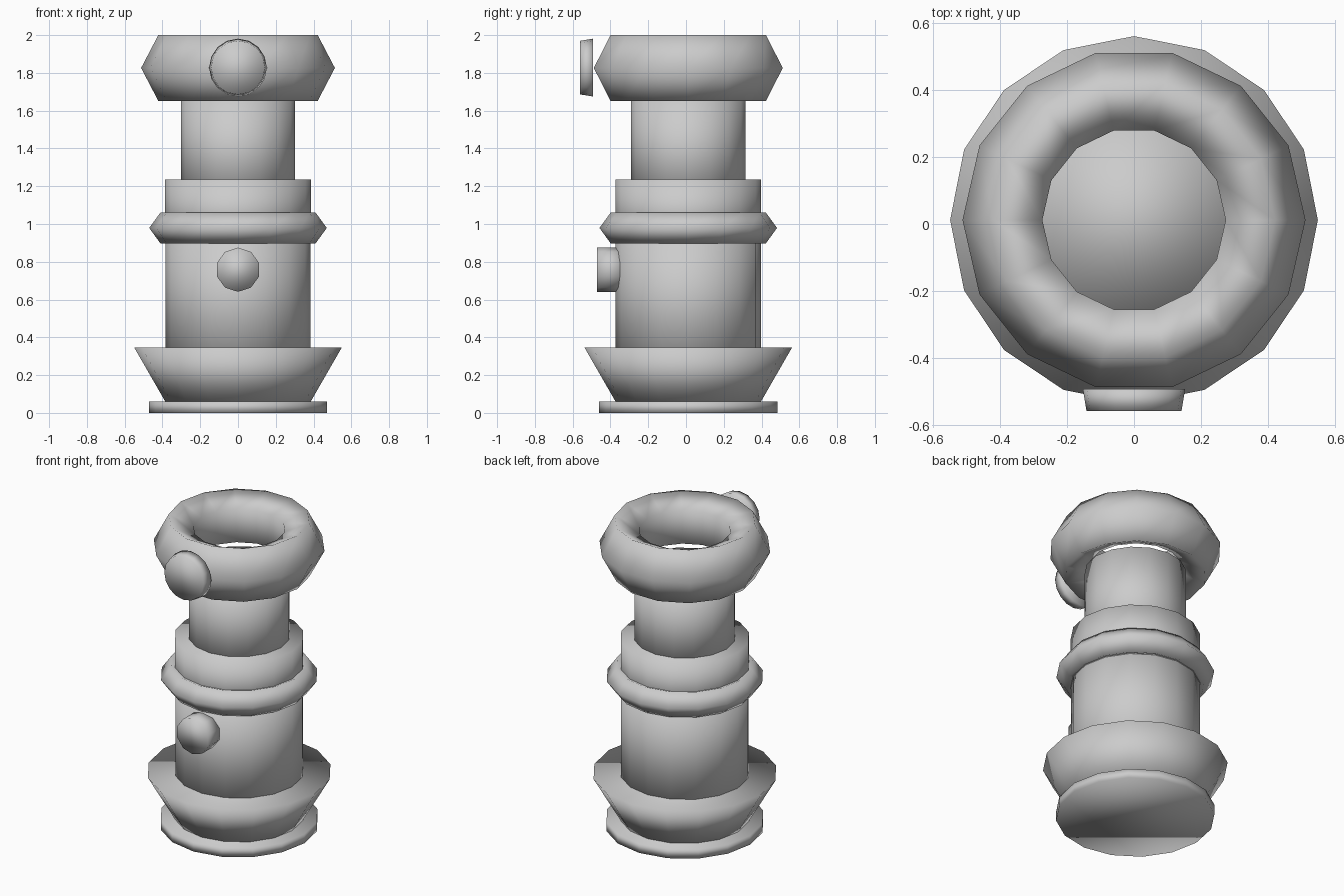
import bpy, math

if "Cube" in bpy.data.objects:
    bpy.data.objects.remove(bpy.data.objects["Cube"])

CY = 0.012  # shared vertical axis sits slightly behind the centre

grey = bpy.data.materials.new("plain_grey")
grey.diffuse_color = (0.6, 0.6, 0.6, 1)
grey.use_nodes = True
grey.node_tree.nodes["Principled BSDF"].inputs["Base Color"].default_value = grey.diffuse_color


def finish(name):
    ob = bpy.context.object
    ob.name = name
    ob.data.materials.append(grey)
    bpy.ops.object.shade_smooth()
    return ob


def drum(name, r_low, r_top, z0, z1, sides=16):
    """Upright capped drum or cone on the main axis."""
    bpy.ops.mesh.primitive_cone_add(vertices=sides, radius1=r_low, radius2=r_top,
                                    depth=z1 - z0, location=(0, CY, (z0 + z1) / 2))
    return finish(name)


def ring(name, major, minor, z, sides, stretch=1.0):
    """Torus with a five-sided section, optionally stretched in height."""
    bpy.ops.mesh.primitive_torus_add(major_radius=major, minor_radius=minor,
                                     major_segments=sides, minor_segments=5,
                                     location=(0, CY, z))
    bpy.context.object.scale.z = stretch
    return finish(name)


def button(name, r_back, r_front, y_front, y_back, z, sides):
    """Capped disc facing the front."""
    bpy.ops.mesh.primitive_cone_add(vertices=sides, radius1=r_back, radius2=r_front,
                                    depth=y_back - y_front,
                                    location=(0, (y_front + y_back) / 2, z),
                                    rotation=(math.pi / 2, 0, 0))
    return finish(name)


# Foot and flared skirt
drum("base_disc", 0.472, 0.472, 0.0, 0.06)
drum("flared_skirt", 0.385, 0.55, 0.06, 0.347)

# Stacked column
drum("lower_body", 0.384, 0.384, 0.2, 1.0)
drum("collar", 0.386, 0.386, 0.9, 1.235)
drum("neck", 0.302, 0.302, 1.1, 1.68)

# Rings
ring("middle_ring", 0.383, 0.087, 0.979, 16)
ring("top_ring", 0.381, 0.132, 1.826, 14, 1.39)

# Front buttons
button("upper_button", 0.153, 0.142, -0.56, -0.493, 1.828, 16)
button("lower_button", 0.117, 0.117, -0.47, -0.33, 0.758, 10)
